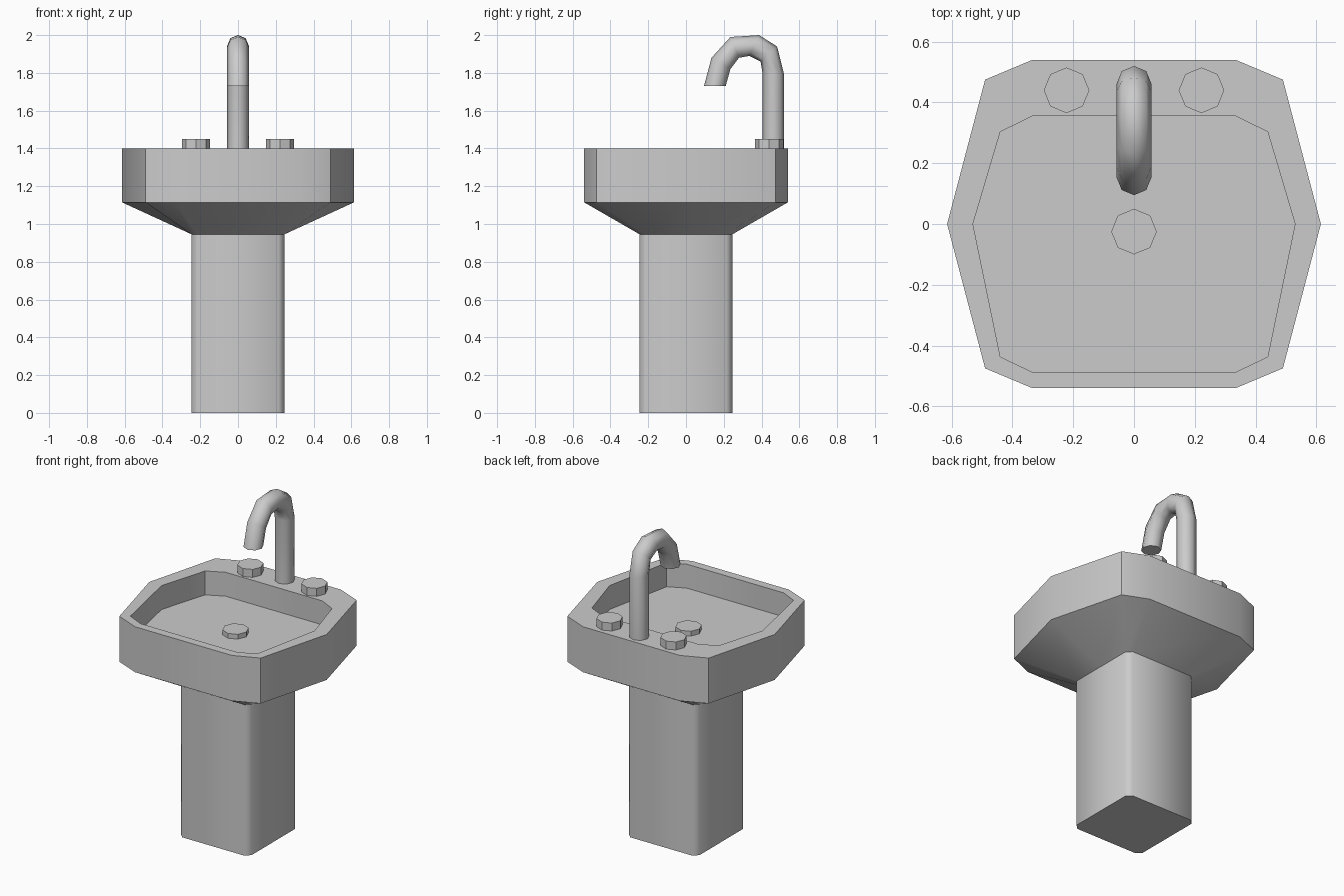
import bpy, bmesh, math
from mathutils import Vector

cube = bpy.data.objects.get("Cube")
if cube:
    bpy.data.objects.remove(cube)

grey = bpy.data.materials.new("grey ceramic")
grey.use_nodes = True
COLOR = (0.6, 0.6, 0.6, 1)
grey.diffuse_color = COLOR
grey.node_tree.nodes["Principled BSDF"].inputs["Base Color"].default_value = COLOR


def loft(name, rings, angle, caps=(True, True)):
    """Skin a list of equal-length point rings into one object."""
    bm = bmesh.new()
    loops = [[bm.verts.new(p) for p in ring] for ring in rings]
    n = len(loops[0])
    for a, b in zip(loops, loops[1:]):
        for i in range(n):
            j = (i + 1) % n
            bm.faces.new((a[i], a[j], b[j], b[i]))
    if caps[0]:
        bm.faces.new(loops[0][::-1])
    if caps[1]:
        bm.faces.new(loops[-1])
    bmesh.ops.recalc_face_normals(bm, faces=bm.faces)
    mesh = bpy.data.meshes.new(name)
    bm.to_mesh(mesh)
    bm.free()
    mesh.materials.append(grey)
    obj = bpy.data.objects.new(name, mesh)
    bpy.context.collection.objects.link(obj)
    bpy.ops.object.select_all(action='DESELECT')
    obj.select_set(True)
    bpy.context.view_layer.objects.active = obj
    bpy.ops.object.shade_smooth_by_angle(angle=math.radians(angle))
    return obj


def mirrored(half):
    """Close a right-hand half outline (front to back) across x = 0."""
    return half + [(-x, y) for x, y in reversed(half)]


def at(outline, z):
    return [(x, y, z) for x, y in outline]


def disc(name, x, y, z0, z1, r=0.075):
    ring = [(x + r * math.cos(i * math.pi / 4), y + r * math.sin(i * math.pi / 4))
            for i in range(8)]
    return loft(name, [at(ring, z0), at(ring, z1)], 30)


# Outlines seen from above
column = mirrored([(0.215, -0.245), (0.245, -0.215), (0.245, 0), (0.245, 0.215), (0.215, 0.245)])
rim = mirrored([(0.335, -0.54), (0.49, -0.475), (0.615, 0), (0.49, 0.475), (0.335, 0.54)])
bowl = mirrored([(0.335, -0.487), (0.44, -0.437), (0.53, 0), (0.44, 0.303), (0.335, 0.355)])

# Pedestal and basin
loft("pedestal", [at(column, 0), at(column, 0.945)], 50, caps=(True, False))
loft("basin", [at(column, 0.945), at(rim, 1.115), at(rim, 1.4),
               at(bowl, 1.4), at(bowl, 1.25)], 42, caps=(False, True))

# Drain and tap knobs
disc("drain", 0, -0.025, 1.25, 1.28)
for side, x in (("left", 0.222), ("right", -0.222)):
    disc(side + "_knob", x, 0.44, 1.4, 1.45)

# Gooseneck tap: outer and inner side contours as (y, z)
outer = [(0.52, 1.4), (0.52, 1.79), (0.482, 1.94), (0.387, 2.0), (0.235, 1.99), (0.135, 1.88), (0.095, 1.73)]
inner = [(0.405, 1.4), (0.405, 1.8), (0.395, 1.86), (0.335, 1.89), (0.28, 1.88), (0.235, 1.82), (0.21, 1.73)]
rings = []
for o, i in zip(outer, inner):
    o, i = Vector((0, *o)), Vector((0, *i))
    mid, arm = (o + i) / 2, (o - i) / 2
    rings.append([mid + arm * math.cos(k * math.pi / 4)
                  + Vector((0.057 * math.sin(k * math.pi / 4), 0, 0)) for k in range(8)])
loft("tap_spout", rings, 50)
